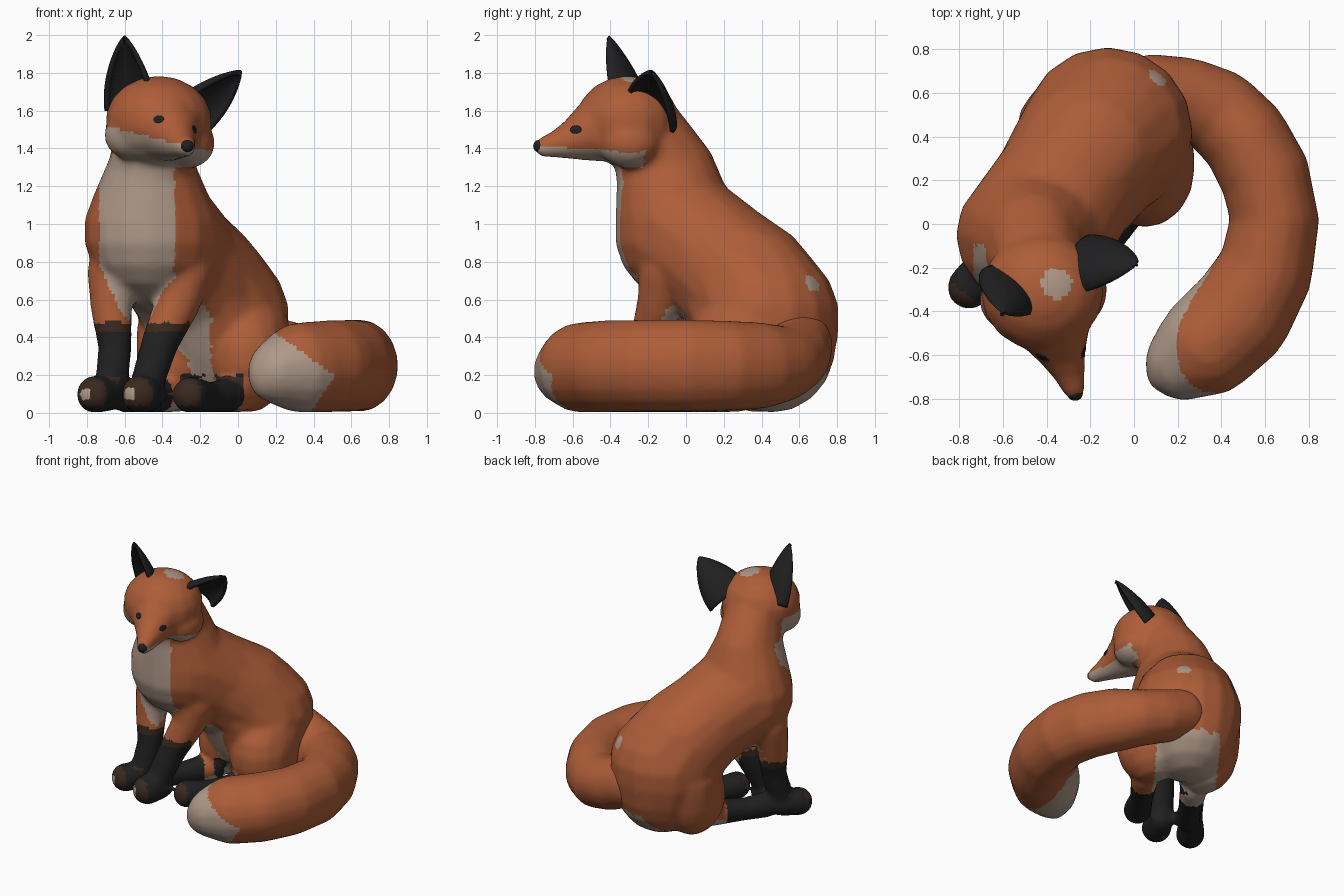
import bpy, bmesh, math
from mathutils import Vector, Matrix
from mathutils.bvhtree import BVHTree

if "Cube" in bpy.data.objects:
    bpy.data.objects.remove(bpy.data.objects["Cube"])


def material(name, rgb):
    m = bpy.data.materials.new(name)
    m.diffuse_color = (*rgb, 1)
    m.use_nodes = True
    m.node_tree.nodes["Principled BSDF"].inputs["Base Color"].default_value = m.diffuse_color
    return m


ORANGE = material("orange fur", (0.42, 0.11, 0.04))
CREAM = material("cream fur", (0.43, 0.32, 0.25))
BLACK = material("black fur", (0.014, 0.014, 0.015))
BROWN = material("dark brown fur", (0.04, 0.022, 0.013))

# directions of a small unit sphere, shared by all rounded parts
DIRS = [Vector((0, 0, 1)), Vector((0, 0, -1))] + [
    Vector((math.sin(a) * math.cos(b), math.sin(a) * math.sin(b), math.cos(a)))
    for a in [math.pi * i / 9 for i in range(1, 9)]
    for b in [math.tau * j / 16 for j in range(16)]]


def link(name, me, mats):
    for m in mats:
        me.materials.append(m)
    ob = bpy.data.objects.new(name, me)
    bpy.context.collection.objects.link(ob)
    return ob


def apply_modifiers(ob):
    mats = list(ob.data.materials)
    dg = bpy.context.evaluated_depsgraph_get()
    me = bpy.data.meshes.new_from_object(ob.evaluated_get(dg))
    ob.modifiers.clear()
    ob.data = me
    me.materials.clear()
    for m in mats:
        me.materials.append(m)
    me.polygons.foreach_set("use_smooth", [True] * len(me.polygons))


def chain(store, *pts):
    """Tapered capsules through key points (x, y, z, r) or (x, y, z, rx, ry, rz)."""
    keys = [(Vector(p[:3]), Vector(p[3:] if len(p) == 6 else [p[3]] * 3)) for p in pts]
    verts, faces = store
    for pair in (zip(keys, keys[1:]) if len(keys) > 1 else [keys]):
        bm = bmesh.new()
        for c, r in pair:
            for d in DIRS:
                bm.verts.new(c + d * r)
        bmesh.ops.convex_hull(bm, input=bm.verts[:])
        used = [v for v in bm.verts if v.link_faces]
        index = {v: len(verts) + i for i, v in enumerate(used)}
        verts.extend(v.co.copy() for v in used)
        faces.extend([index[v] for v in f.verts] for f in bm.faces)
        bm.free()


def fuse(name, store, mats, rule, smooth):
    """Melt the capsules into one skin, flatten it on the floor and colour it by rule."""
    me = bpy.data.meshes.new(name)
    me.from_pydata(store[0], [], store[1])
    ob = link(name, me, mats)
    rm = ob.modifiers.new("fuse", 'REMESH')
    rm.mode = 'VOXEL'
    rm.voxel_size = 0.02
    sm = ob.modifiers.new("soften", 'SMOOTH')
    sm.factor = 0.5
    sm.iterations = smooth
    apply_modifiers(ob)
    for v in ob.data.vertices:
        v.co.z = max(v.co.z, 0.005)
    for p in ob.data.polygons:
        p.material_index = rule(p.center, p.normal)
    return ob


# Body: torso, haunches, legs and head in one skin
parts = ([], [])
chain(parts, (-0.44, -0.19, 1.46, 0.21), (-0.46, -0.10, 1.25, 0.24, 0.27, 0.26),
      (-0.46, -0.05, 0.96, 0.36, 0.33, 0.36), (-0.31, 0.17, 0.80, 0.34),
      (-0.20, 0.33, 0.66, 0.365), (-0.12, 0.42, 0.50, 0.395), (-0.12, 0.45, 0.34, 0.34))
chain(parts, (0.02, 0.32, 0.42, 0.26), (0.05, 0.25, 0.30, 0.23, 0.27, 0.30))
chain(parts, (-0.30, 0.43, 0.42, 0.24), (-0.33, 0.38, 0.28, 0.21, 0.26, 0.28))
# front legs with paws
chain(parts, (-0.66, -0.06, 0.75, 0.14), (-0.67, -0.10, 0.55, 0.11),
      (-0.65, -0.14, 0.35, 0.09), (-0.67, -0.19, 0.16, 0.088))
chain(parts, (-0.28, -0.10, 0.75, 0.15), (-0.32, -0.14, 0.58, 0.12),
      (-0.41, -0.20, 0.38, 0.10), (-0.48, -0.28, 0.16, 0.09))
chain(parts, (-0.68, -0.19, 0.10, 0.09), (-0.755, -0.29, 0.098, 0.102))
chain(parts, (-0.47, -0.27, 0.10, 0.09), (-0.515, -0.37, 0.098, 0.106))
# hind feet
chain(parts, (0.0, 0.12, 0.10, 0.10), (-0.15, -0.10, 0.08, 0.082), (-0.25, -0.26, 0.095, 0.10))
chain(parts, (-0.36, 0.22, 0.10, 0.10), (-0.50, 0.01, 0.08, 0.08), (-0.59, -0.12, 0.09, 0.092))
# skull, cheeks and snout
chain(parts, (-0.42, -0.31, 1.545, 0.285, 0.275, 0.24))
chain(parts, (-0.57, -0.35, 1.47, 0.14, 0.14, 0.13))
chain(parts, (-0.26, -0.30, 1.43, 0.14, 0.17, 0.135))
chain(parts, (-0.37, -0.46, 1.50, 0.17), (-0.335, -0.57, 1.455, 0.115),
      (-0.30, -0.67, 1.425, 0.077), (-0.275, -0.755, 1.408, 0.053))

FORWARD = Vector((-0.57, -0.82, 0))
PATCHES = [(Vector((-0.35, -0.27, 1.78)), 0.075), (Vector((0.1, 0.66, 0.68)), 0.05)]


def body_colour(c, n):
    s = c.dot(FORWARD)
    face = n.dot(FORWARD)
    # stockings and paws
    stocking = c.z < 0.48 and s > 0.3
    foot = c.z < 0.2 and s > (0.12 if c.x < -0.3 else -0.02)
    if stocking or foot:
        if c.y < -0.2 and 0.07 < c.z < 0.14 and face > 0.93 and c.x < -0.45:
            return 1
        return 3 if c.z > 0.43 or (0.04 < c.z < 0.19 and face > 0.3) else 2
    # muzzle, cheeks and throat
    if 1.30 < c.z and c.y < -0.22 and c.z + 0.25 * (c.x + 0.3) < 1.42:
        return 1
    # chest bib narrowing downwards
    half = 0.2 if c.z > 0.78 else 0.07 + (c.z - 0.5) * 0.46
    if 0.5 < c.z < 1.36 and c.y < -0.1 and n.y < 0 and abs(c.x + 0.535) < half:
        return 1
    # belly and underside
    side = (c.x + 0.12) * 0.82 - (c.y - 0.42) * 0.57
    if n.z < -0.35 and c.z < 0.75 and abs(side) < 0.22:
        return 1
    return int(any((c - p).length < r for p, r in PATCHES))


body = fuse("fox_body", parts, [ORANGE, CREAM, BLACK, BROWN], body_colour, 8)

# Tail curling forward along the floor
parts = ([], [])
chain(parts, (0.08, 0.60, 0.36, 0.18), (0.24, 0.575, 0.30, 0.19), (0.39, 0.51, 0.26, 0.20),
      (0.51, 0.39, 0.25, 0.205, 0.205, 0.23), (0.60, 0.22, 0.25, 0.21, 0.21, 0.24),
      (0.645, 0.02, 0.25, 0.205, 0.205, 0.245), (0.60, -0.22, 0.25, 0.22, 0.22, 0.245),
      (0.48, -0.42, 0.247, 0.245), (0.34, -0.55, 0.24, 0.24),
      (0.23, -0.63, 0.22, 0.18), (0.15, -0.68, 0.20, 0.095, 0.095, 0.13))


def tail_colour(c, n):
    return int(c.y < -0.2 and c.x + 1.4 * c.z < 0.79 and c.x - 0.7 * c.z < 0.38)


fuse("tail", parts, [ORANGE, CREAM], tail_colour, 8)


def ear(name, base, tip, side, half_width):
    """Leaf-shaped cup, black behind and cream inside with a dark hollow."""
    base, tip, side = Vector(base), Vector(tip), Vector(side)
    axis = tip - base
    a = axis.normalized()
    s = (side - a * side.dot(a)).normalized()
    back = s.cross(a)
    if back.y < 0:
        back.negate()
    rows, cols = 18, 20
    verts, faces = [], []
    for i in range(rows + 1):
        v = i / rows * 0.99
        w = half_width * math.cos(v * math.pi / 2) ** 0.75
        for j in range(cols + 1):
            t = -1.6 + 3.2 * j / cols
            verts.append(base + axis * v + s * w * math.sin(t)
                         + back * w * 0.65 * (math.cos(t) - 0.3))
    # keep the outside of the cup facing backwards
    flip = s.cross(a).dot(back) < 0
    for i in range(rows):
        for j in range(cols):
            k = i * (cols + 1) + j
            quad = [k, k + 1, k + cols + 2, k + cols + 1]
            faces.append(quad[::-1] if flip else quad)
    me = bpy.data.meshes.new(name)
    me.from_pydata(verts, [], faces)
    ob = link(name, me, [BLACK, BLACK, CREAM, BLACK])
    # slot 1 leads to the dark hollow on the inner shell
    for k, p in enumerate(me.polygons):
        p.material_index = int(6 <= k // cols <= 11 and 8 <= k % cols <= 11)
    so = ob.modifiers.new("thickness", 'SOLIDIFY')
    so.thickness = 0.025
    so.material_offset = 2
    so.material_offset_rim = 0
    apply_modifiers(ob)


ear("right_ear", (-0.555, -0.27, 1.60), (-0.60, -0.41, 2.0), (0.32, -0.2, 0.05), 0.155)
ear("left_ear", (-0.25, -0.17, 1.58), (0.02, -0.18, 1.815), (0.07, 0.28, -0.25), 0.165)


def bead(name, matrix, radii):
    bm = bmesh.new()
    bmesh.ops.create_uvsphere(bm, u_segments=20, v_segments=12, radius=1,
                              matrix=matrix @ Matrix.Diagonal((*radii, 1)))
    me = bpy.data.meshes.new(name)
    bm.to_mesh(me)
    bm.free()
    me.polygons.foreach_set("use_smooth", [True] * len(me.polygons))
    link(name, me, [BLACK])


# Nose, and eyes laid on the face surface
bead("nose", Matrix.Translation((-0.27, -0.775, 1.412)), (0.036, 0.034, 0.034))
tree = BVHTree.FromPolygons([v.co.copy() for v in body.data.vertices],
                            [p.vertices[:] for p in body.data.polygons])
for name, x, z in (("right_eye", -0.42, 1.555), ("left_eye", -0.23, 1.50)):
    hit, normal, _, _ = tree.ray_cast(Vector((x, -2, z)), Vector((0, 1, 0)))
    turn = normal.to_track_quat('Z', 'Y').to_matrix().to_4x4()
    bead(name, Matrix.Translation(hit) @ turn, (0.032, 0.022, 0.005))
